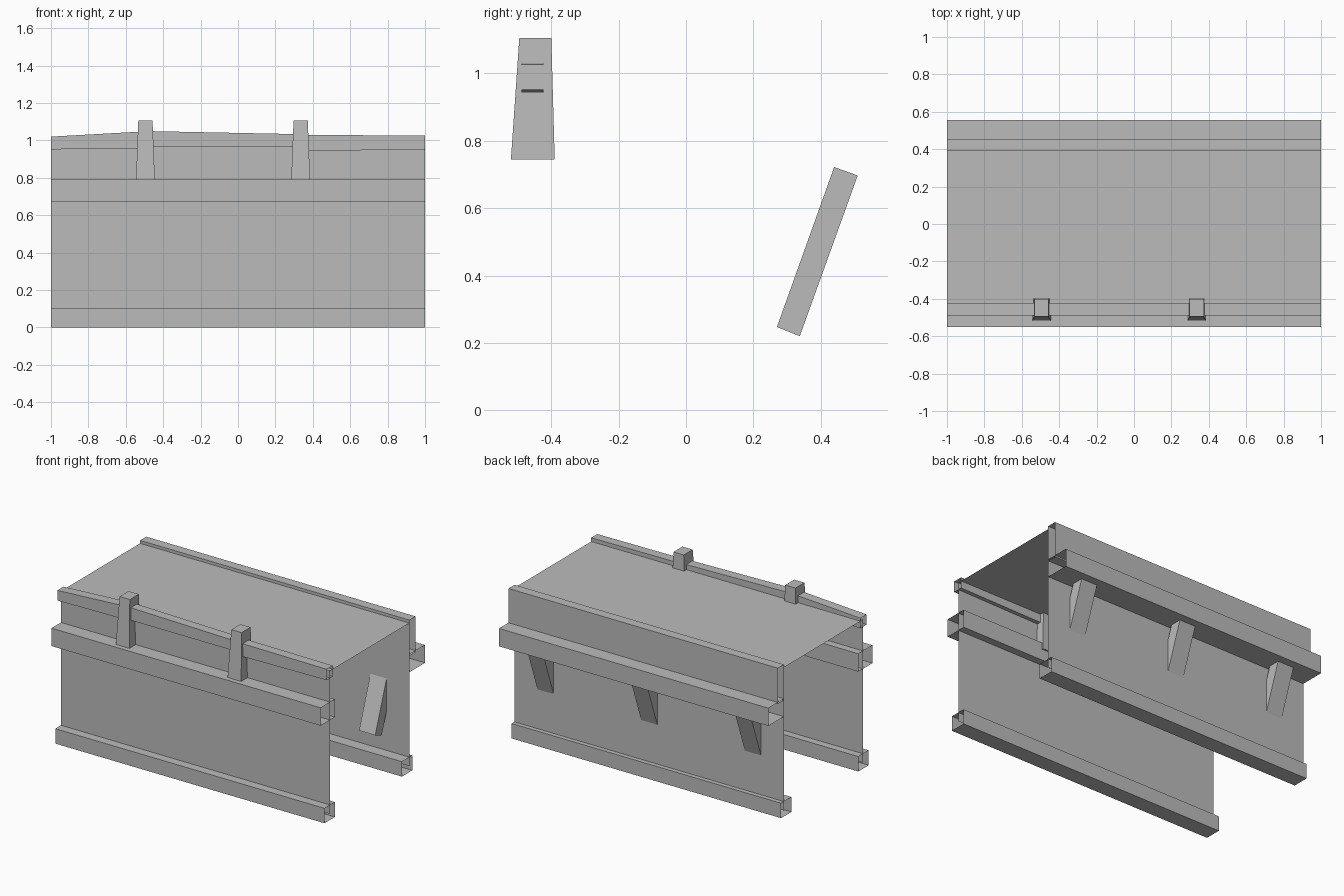
import bpy, bmesh

if "Cube" in bpy.data.objects:
    bpy.data.objects.remove(bpy.data.objects["Cube"], do_unlink=True)

grey = bpy.data.materials.new("plain_grey")
grey.use_nodes = True
COLOUR = (0.5, 0.5, 0.5, 1)
grey.diffuse_color = COLOUR
grey.node_tree.nodes["Principled BSDF"].inputs["Base Color"].default_value = COLOUR


def loft(name, rings, closed=True, caps=False):
    """Join matching rings of points with flat faces."""
    bm = bmesh.new()
    loops = [[bm.verts.new(p) for p in ring] for ring in rings]
    n = len(loops[0])
    for a, b in zip(loops, loops[1:]):
        for i in range(n if closed else n - 1):
            j = (i + 1) % n
            bm.faces.new((a[i], a[j], b[j], b[i]))
    if caps:
        bm.faces.new(loops[0])
        bm.faces.new(loops[-1])
    bmesh.ops.recalc_face_normals(bm, faces=bm.faces)
    mesh = bpy.data.meshes.new(name)
    bm.to_mesh(mesh)
    bm.free()
    mesh.materials.append(grey)
    obj = bpy.data.objects.new(name, mesh)
    bpy.context.collection.objects.link(obj)
    return obj


def along_x(name, profile, x0=-1, x1=1, **kw):
    """Sweep a y-z profile between two x positions."""
    return loft(name, [[(x, y, z) for y, z in profile] for x in (x0, x1)], **kw)


def rect(y0, y1, z0, z1):
    return [(y0, z0), (y1, z0), (y1, z1), (y0, z1)]


# Thin shell: front wall, roof sheet and back wall
FRONT, BACK, ROOF = -0.45, 0.39, 1.0
shell = along_x("wall_and_roof_shell",
                [(FRONT, 0.04), (FRONT, ROOF), (BACK, ROOF), (BACK, 0.04)], closed=False)
for p in shell.data.polygons:
    # Sheet normals face away from the hollow inside
    if p.normal.dot(p.center - shell.data.vertices[0].co.lerp(
            shell.data.vertices[-1].co, 0.5)) < 0:
        p.flip()

# Open-ended horizontal beams
along_x("front_upper_beam", rect(-0.55, -0.40, 0.67, 0.79))
along_x("front_lower_beam", rect(-0.51, -0.40, 0, 0.10))
along_x("back_upper_beam", rect(0.39, 0.555, 0.67, 0.79))
along_x("back_lower_beam", rect(0.31, 0.42, 0, 0.10))
along_x("back_top_board", rect(0.39, 0.455, 0.78, 1.02))

# Uneven handrail in three lengths: x, bottom z, top z at each end
for i, (start, end) in enumerate([
        ((-1, 0.952, 1.02), (-0.5, 0.958, 1.048)),
        ((-0.5, 0.965, 1.05), (0.34, 0.965, 1.033)),
        ((0.34, 0.943, 1.03), (1, 0.952, 1.025))]):
    loft(f"handrail_{i + 1}",
         [[(x, y, z) for y, z in rect(-0.488, -0.423, z0, z1)]
          for x, z0, z1 in (start, end)])

# Tapered rail posts
for i, x in enumerate((-0.495, 0.335)):
    loft(f"rail_post_{i + 1}", [
        [(x - w, y0, z), (x + w, y0, z), (x + w, y1, z), (x - w, y1, z)]
        for w, y0, y1, z in ((0.052, -0.52, -0.39, 0.745), (0.038, -0.495, -0.40, 1.106))],
        caps=True)

# Slanted braces under the back beam
slant = [(0.44, 0.722), (0.51, 0.697), (0.338, 0.22), (0.27, 0.247)]
for i, x in enumerate((-0.77, 0, 0.77)):
    along_x(f"back_brace_{i + 1}", slant, x - 0.06, x + 0.06, caps=True)
